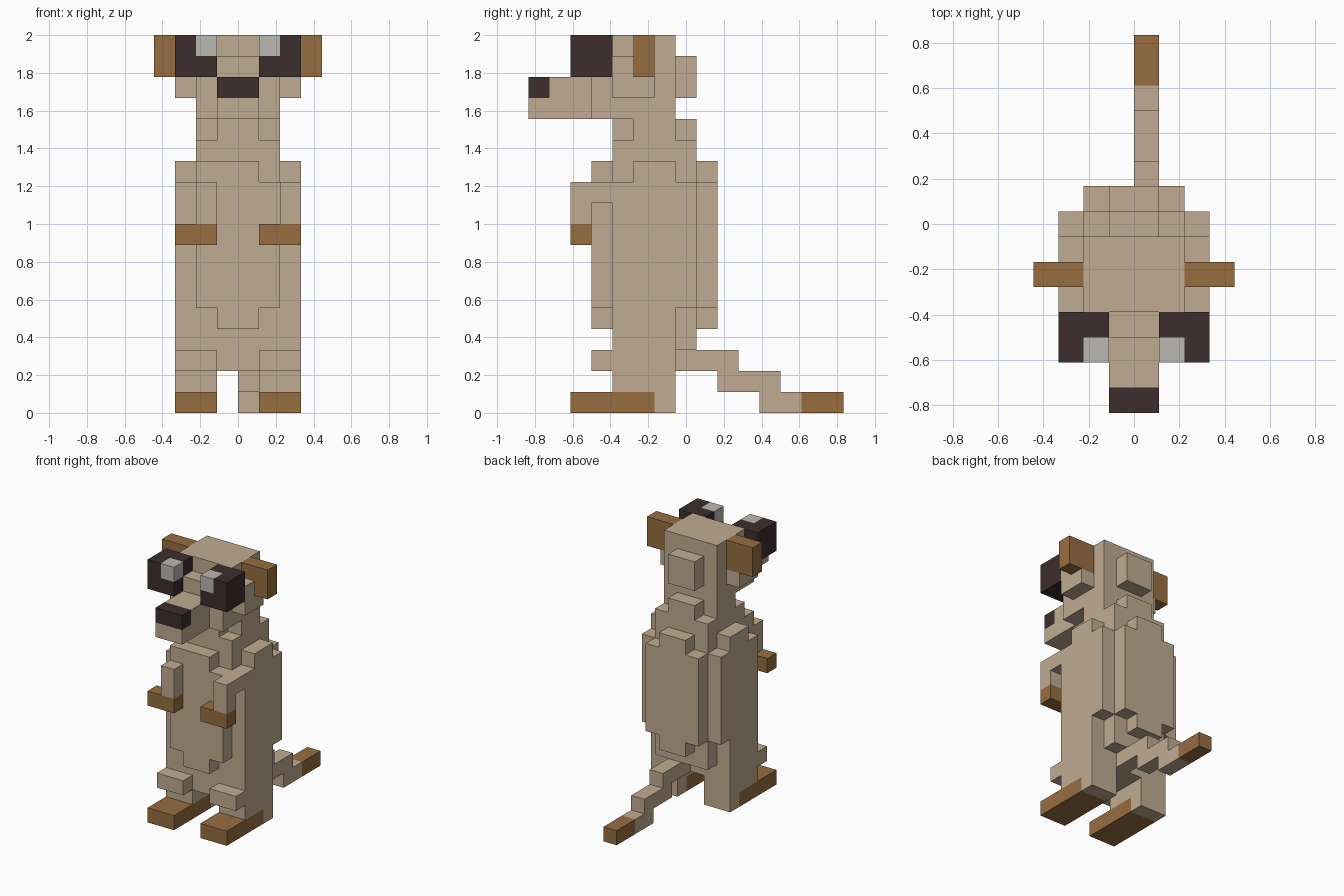
import bpy
import bmesh
from mathutils import Vector

default_cube = bpy.data.objects.get("Cube")
if default_cube:
    bpy.data.objects.remove(default_cube, do_unlink=True)

UNIT = 2 / 18      # edge of one block
DEPTH_MID = 7.5    # middle of the model in blocks, front to back


def make_material(name, rgb):
    material = bpy.data.materials.new(name)
    material.use_nodes = True
    color = (*rgb, 1.0)
    material.diffuse_color = color
    shader = material.node_tree.nodes["Principled BSDF"]
    shader.inputs["Base Color"].default_value = color
    shader.inputs["Roughness"].default_value = 0.9
    return material


fur = make_material("sand_fur", (0.53, 0.41, 0.285))
brown = make_material("paw_brown", (0.31, 0.155, 0.053))
dark = make_material("dark_patch", (0.045, 0.026, 0.027))
grey = make_material("eye_grey", (0.50, 0.48, 0.445))


def build(name, material, *boxes):
    """One object from boxes, each given as (x range), (y range), (z range) in blocks."""
    mesh = bpy.data.meshes.new(name)
    bm = bmesh.new()
    for xs, ys, zs in boxes:
        low = Vector((xs[0], ys[0] - DEPTH_MID, zs[0])) * UNIT
        high = Vector((xs[1], ys[1] - DEPTH_MID, zs[1])) * UNIT
        cube = bmesh.ops.create_cube(bm, size=1)
        for vert in cube["verts"]:
            vert.co = [low[i] if vert.co[i] < 0 else high[i] for i in range(3)]
    bm.to_mesh(mesh)
    bm.free()
    mesh.materials.append(material)
    part = bpy.data.objects.new(name, mesh)
    bpy.context.collection.objects.link(part)
    return part


def build_pair(name, material, *boxes):
    """The given boxes on the left (+x) and their mirror image on the right."""
    build("left_" + name, material, *boxes)
    mirrored = [((-xs[1], -xs[0]), ys, zs) for xs, ys, zs in boxes]
    build("right_" + name, material, *mirrored)


# Torso, with stepped shoulders
build("torso", fur,
      ((-3, 3), (4, 7), (2, 11)),
      ((-3, 3), (5, 7), (11, 12)),
      ((-2, 2), (4, 5), (11, 12)))

# Rounded belly plate
build("chest", fur,
      ((-2, 2), (3, 4), (5, 11)),
      ((-2, 1), (3, 4), (11, 12)),
      ((-1, 1), (3, 4), (4, 5)))

# Back built up in two layers
build("back", fur,
      ((-3, 3), (7, 8), (5, 11)),
      ((-2, 2), (7, 8), (11, 12)),
      ((-2, 2), (7, 8), (3, 5)),
      ((-2, 2), (8, 9), (5, 11)),
      ((-1, 1), (8, 9), (11, 12)),
      ((-1, 1), (8, 9), (4, 5)))

# Legs and feet
build_pair("leg", fur,
           ((1, 3), (4, 7), (1, 2)),
           ((1, 3), (6, 7), (0, 1)))
build_pair("knee", fur, ((1, 3), (3, 4), (2, 3)))
build_pair("foot", brown, ((1, 3), (2, 6), (0, 1)))

# Arms, held at different widths
build("left_arm", fur,
      ((2, 3), (3, 4), (10, 11)),
      ((2, 3), (2, 3), (9, 11)))
build("right_arm", fur, ((-2, -1), (2, 3), (9, 11)))
build_pair("hand", brown, ((1, 3), (2, 3), (8, 9)))

# Tail stepping down to the ground
build("tail", fur,
      ((0, 1), (7, 10), (2, 3)),
      ((0, 1), (9, 12), (1, 2)),
      ((0, 1), (11, 13), (0, 1)))
build("tail_tip", brown, ((0, 1), (13, 15), (0, 1)))

# Neck
build("neck", fur,
      ((-2, 2), (4, 8), (12, 13)),
      ((-2, 2), (5, 7), (13, 14)),
      ((-1, 1), (4, 8), (13, 14)))

# Head with a bump behind and a bridge between the eyes
build("head", fur,
      ((-2, 2), (4, 7), (14, 18)),
      ((-1, 1), (7, 8), (15, 17)),
      ((-1, 1), (3, 4), (16, 17)))
build_pair("cheek", fur,
           ((2, 3), (4, 5), (15, 17)),
           ((2, 3), (5, 6), (15, 16)))
build_pair("ear", brown, ((2, 4), (5, 6), (16, 18)))

# Muzzle and nose
build("muzzle", fur,
      ((-2, 2), (3, 4), (14, 16)),
      ((-1, 1), (1, 3), (14, 16)),
      ((-1, 1), (0, 1), (14, 15)))
build("nose", dark, ((-1, 1), (0, 1), (15, 16)))

# Dark eye patches with a grey glint in the inner top corner
build_pair("eye_patch", dark,
           ((1, 3), (2, 4), (16, 17)),
           ((1, 3), (3, 4), (17, 18)),
           ((2, 3), (2, 3), (17, 18)))
build_pair("eye_glint", grey, ((1, 2), (2, 3), (17, 18)))
